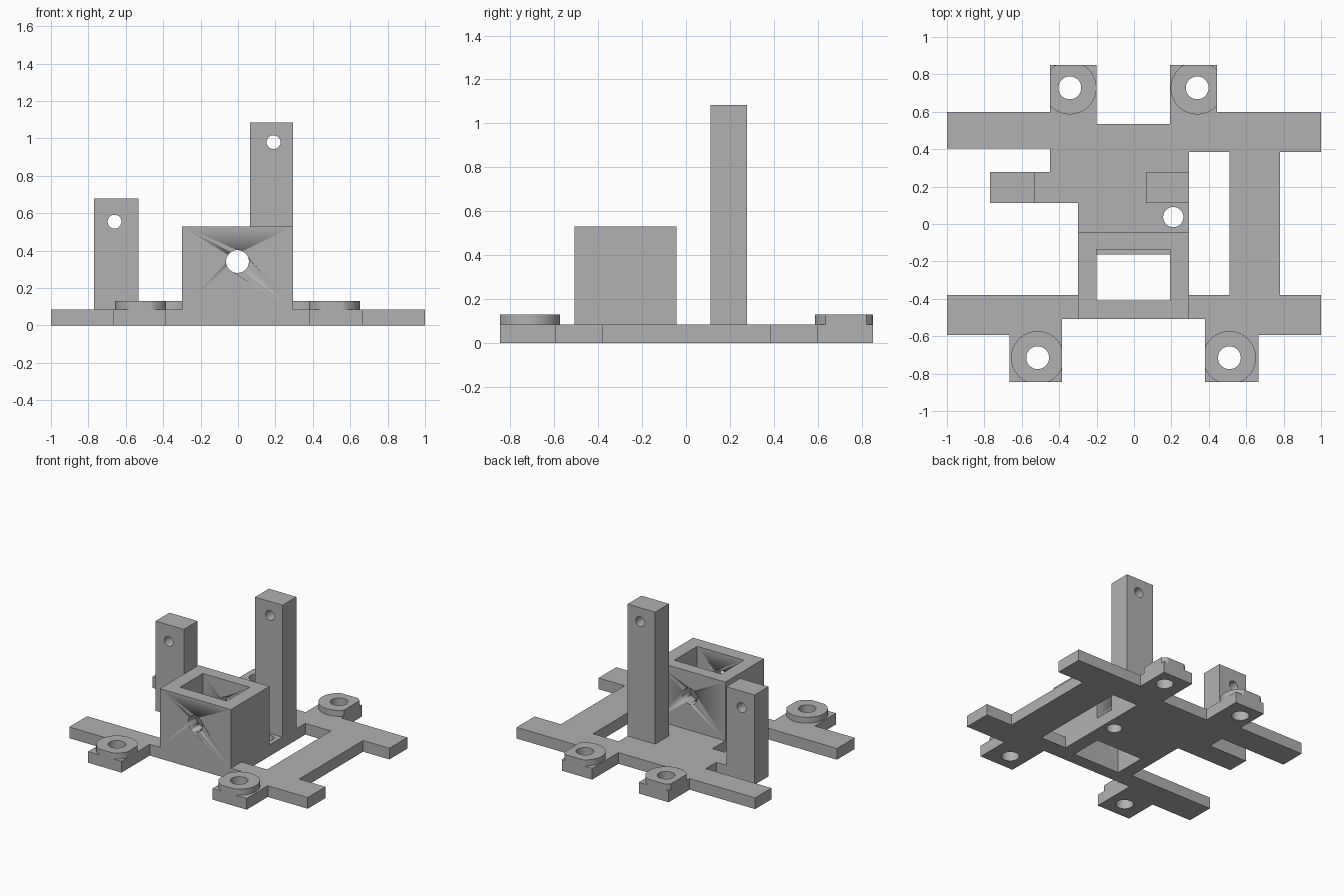
import bpy, bmesh, math

if "Cube" in bpy.data.objects:
    bpy.data.objects.remove(bpy.data.objects["Cube"])

grey = bpy.data.materials.new("plain_grey")
grey.diffuse_color = (0.44, 0.44, 0.44, 1)
grey.use_nodes = True
grey.node_tree.nodes["Principled BSDF"].inputs["Base Color"].default_value = grey.diffuse_color
T = 0.085  # plate thickness


def circle(x, y, r, n=48):
    return [(x + r * math.cos(2 * math.pi * i / n),
             y + r * math.sin(2 * math.pi * i / n)) for i in range(n)]


def rect(x0, x1, y0, y1):
    return [(x0, y0), (x1, y0), (x1, y1), (x0, y1)]


def solid(name, loops, lo, hi, axis="z"):
    """Extrude an outline with holes from lo to hi along z or y."""
    def place(u, v, w):
        return (u, v, w) if axis == "z" else (u, w, v)
    bm = bmesh.new()
    edges = []
    for loop in loops:
        vs = [bm.verts.new(place(u, v, lo)) for u, v in loop]
        edges += [bm.edges.new((vs[i - 1], vs[i])) for i in range(len(vs))]
    bmesh.ops.triangle_fill(bm, use_beauty=True, edges=edges)
    ext = bmesh.ops.extrude_face_region(bm, geom=bm.faces[:])
    bmesh.ops.translate(bm, vec=place(0, 0, hi - lo),
                        verts=[g for g in ext["geom"] if isinstance(g, bmesh.types.BMVert)])
    bmesh.ops.recalc_face_normals(bm, faces=bm.faces[:])
    me = bpy.data.meshes.new(name)
    bm.to_mesh(me)
    bm.free()
    me.materials.append(grey)
    ob = bpy.data.objects.new(name, me)
    bpy.context.collection.objects.link(ob)
    bpy.ops.object.select_all(action="DESELECT")
    ob.select_set(True)
    bpy.context.view_layer.objects.active = ob
    bpy.ops.object.shade_smooth_by_angle(angle=math.radians(30))
    return ob


# Screw mounts: centre x, centre y, tab rectangle
mounts = {
    "front_left": (-0.515, -0.715, -0.665, -0.385, -0.846, -0.5),
    "front_right": (0.51, -0.715, 0.38, 0.665, -0.846, -0.5),
    "back_left": (-0.343, 0.728, -0.45, -0.2, 0.5, 0.85),
    "back_right": (0.338, 0.728, 0.192, 0.445, 0.5, 0.85),
}

# Base plate outline, window, cavity opening and screw holes
outline = [
    (-1, 0.6), (-0.45, 0.6), (-0.45, 0.85), (-0.2, 0.85), (-0.2, 0.535),
    (0.192, 0.535), (0.192, 0.85), (0.445, 0.85), (0.445, 0.6), (1, 0.6),
    (1, 0.385), (0.78, 0.385), (0.78, -0.38), (1, -0.38), (1, -0.593),
    (0.665, -0.593), (0.665, -0.846), (0.38, -0.846), (0.38, -0.507),
    (-0.385, -0.507), (-0.385, -0.846), (-0.665, -0.846), (-0.665, -0.593),
    (-1, -0.593), (-1, -0.38), (-0.3, -0.38), (-0.3, 0.112), (-0.77, 0.112),
    (-0.77, 0.278), (-0.45, 0.278), (-0.45, 0.405), (-1, 0.405)]
holes = [rect(0.295, 0.51, -0.38, 0.385), rect(-0.2, 0.192, -0.408, -0.163),
         circle(0.21, 0.037, 0.054)]
holes += [circle(m[0], m[1], 0.061) for m in mounts.values()]
solid("base_plate", [outline] + holes, 0, T)

# Raised round bosses, trimmed to their tabs
for name, (x, y, x0, x1, y0, y1) in mounts.items():
    ring = [(min(max(u, x0), x1), min(max(v, y0), y1)) for u, v in circle(x, y, 0.142, 96)]
    solid(name + "_boss", [ring, circle(x, y, 0.061)], T, 0.13)

# Upright posts with cross holes
solid("short_post", [rect(-0.77, -0.533, T, 0.68), circle(-0.66, 0.555, 0.037)],
      0.112, 0.278, "y")
solid("tall_post", [rect(0.064, 0.295, T, 1.085), circle(0.19, 0.98, 0.037)],
      0.112, 0.278, "y")

# Hollow box with a bore through its front and back walls
box = solid("hollow_box", [rect(-0.3, 0.295, -0.507, -0.043),
                           rect(-0.2, 0.192, -0.408, -0.135)], T, 0.53)
cutter = solid("bore_cutter", [circle(-0.003, 0.342, 0.061)], -0.7, 0.1, "y")
cutter.hide_render = True
bpy.context.view_layer.objects.active = box
mod = box.modifiers.new("bore", "BOOLEAN")
mod.operation, mod.solver, mod.object = "DIFFERENCE", "EXACT", cutter
bpy.ops.object.modifier_apply(modifier=mod.name)
bpy.data.objects.remove(cutter)
